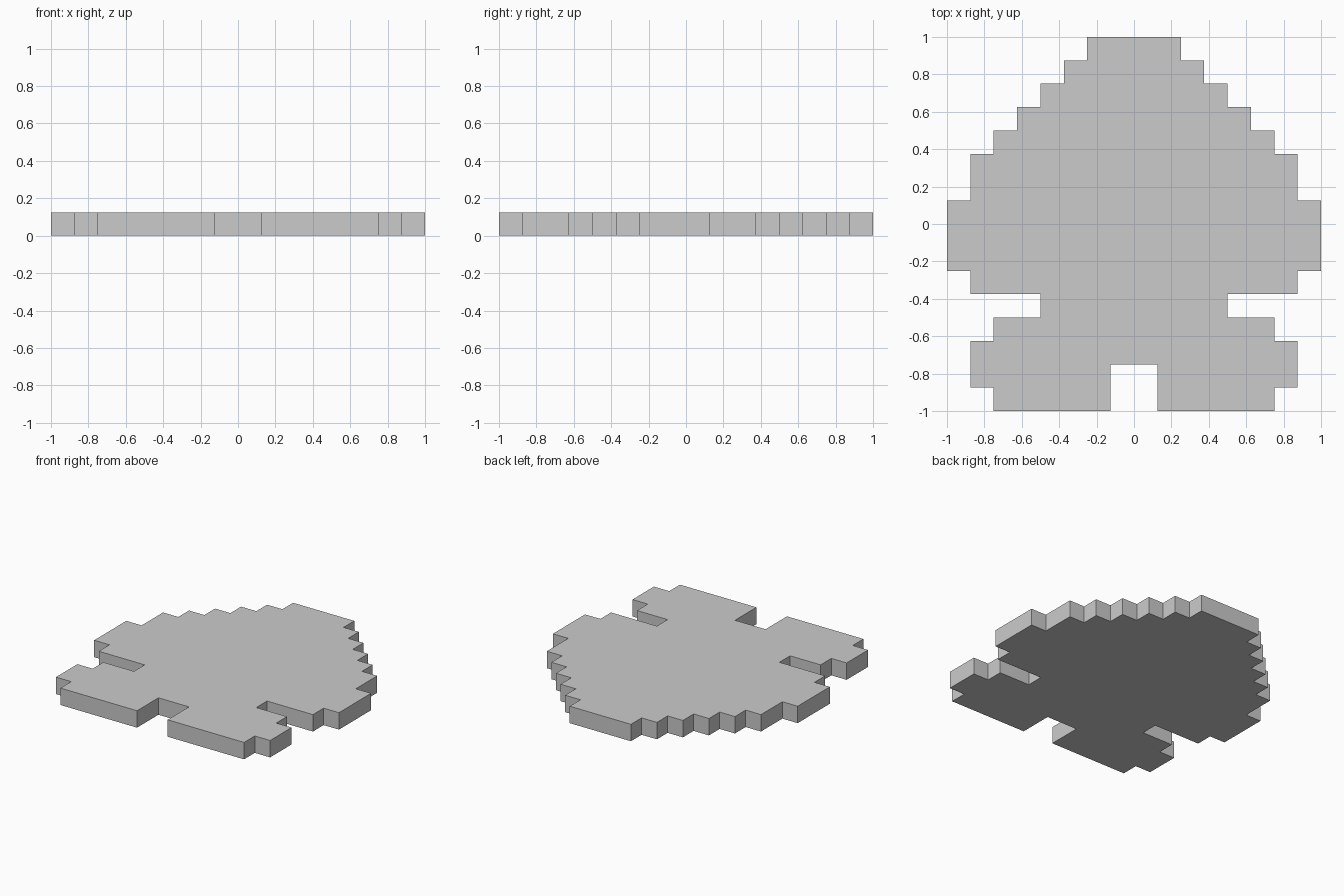
import bpy, bmesh

if "Cube" in bpy.data.objects:
    bpy.data.objects.remove(bpy.data.objects["Cube"])

U = 0.125  # one pixel cell

# Stepped half outline, top to bottom: (half width, lower edge), in cells
steps = [(2, 7), (3, 6), (4, 5), (5, 4), (6, 3), (7, 1), (8, -2),
         (7, -3), (4, -4), (6, -5), (7, -7), (6, -8)]

right = []
top = 8
for half_width, bottom in steps:
    right += [(half_width, top), (half_width, bottom)]
    top = bottom
# Notch between the feet
right += [(1, -8), (1, -6)]
outline = right + [(-x, y) for x, y in reversed(right)]

# Flat slab extruded from the mirrored outline
bm = bmesh.new()
face = bm.faces.new([bm.verts.new((x * U, y * U, 0)) for x, y in outline])
result = bmesh.ops.extrude_face_region(bm, geom=[face], use_keep_orig=True)
bmesh.ops.translate(bm, vec=(0, 0, U),
                    verts=[v for v in result["geom"] if isinstance(v, bmesh.types.BMVert)])
bmesh.ops.recalc_face_normals(bm, faces=bm.faces)

mesh = bpy.data.meshes.new("pixel_slab")
bm.to_mesh(mesh)
bm.free()
bpy.context.collection.objects.link(bpy.data.objects.new("pixel_slab", mesh))
